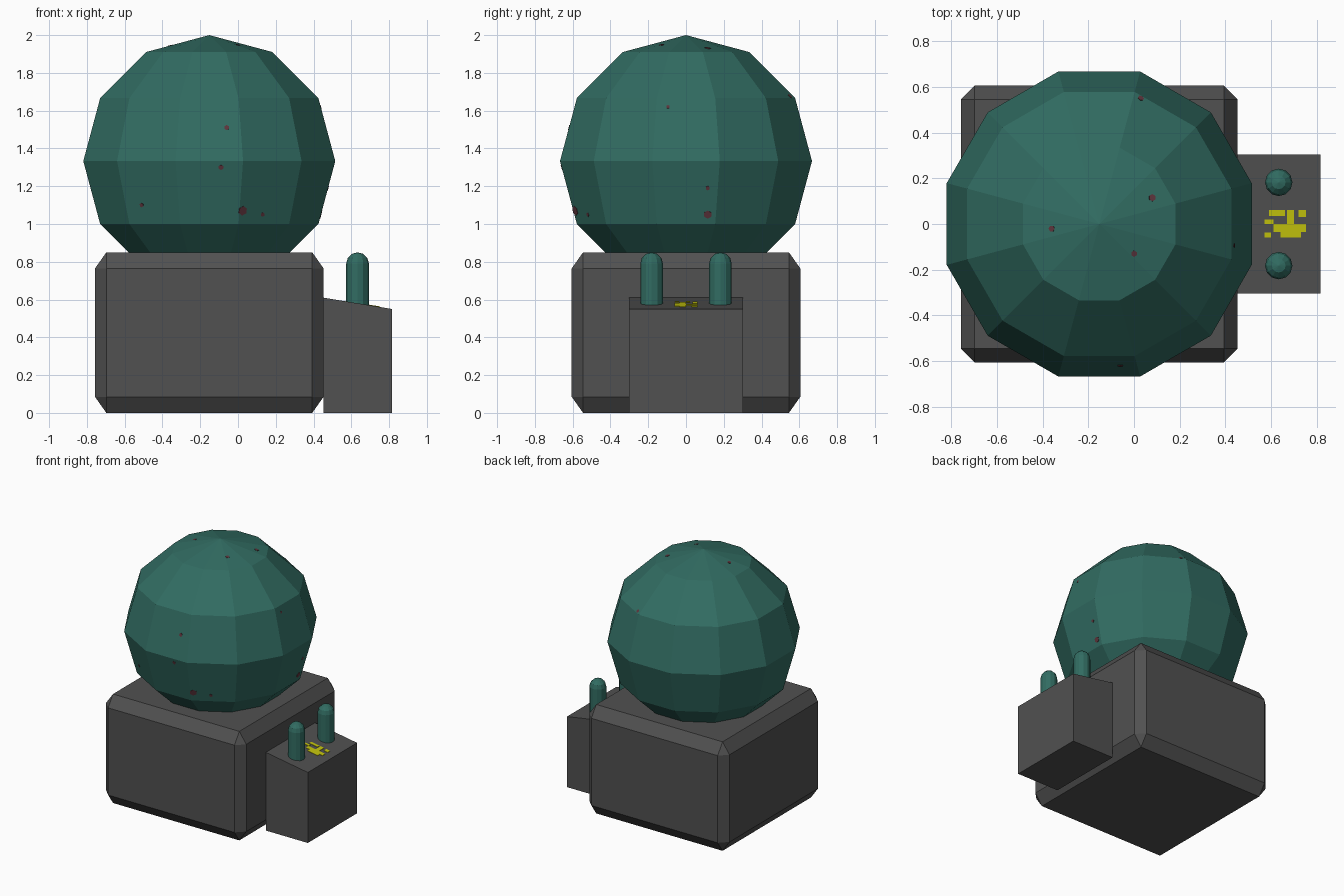
import bpy, bmesh, math
from mathutils import Vector, Matrix
from mathutils.bvhtree import BVHTree

if "Cube" in bpy.data.objects:
    bpy.data.objects.remove(bpy.data.objects["Cube"])


def material(name, rgb):
    m = bpy.data.materials.new(name)
    m.diffuse_color = (*rgb, 1)
    m.use_nodes = True
    m.node_tree.nodes["Principled BSDF"].inputs["Base Color"].default_value = m.diffuse_color
    return m


GREY = material("dark_grey", (0.082, 0.082, 0.082))
GREEN = material("deep_green", (0.031, 0.15, 0.122))
YELLOW = material("yellow", (0.56, 0.56, 0.004))
RED = material("dark_red", (0.11, 0.035, 0.045))


def finish(name, bm, mat):
    bmesh.ops.recalc_face_normals(bm, faces=bm.faces)
    me = bpy.data.meshes.new(name)
    bm.to_mesh(me)
    bm.free()
    me.materials.append(mat)
    ob = bpy.data.objects.new(name, me)
    bpy.context.collection.objects.link(ob)
    return ob


# Main base: chamfered cube, stretched upward so the chamfer is taller than wide
bm = bmesh.new()
bmesh.ops.create_cube(bm, size=1)
bmesh.ops.scale(bm, vec=(1.21, 1.21, 0.6), verts=bm.verts)
bmesh.ops.bevel(bm, geom=bm.edges[:], offset=0.06, segments=1, affect='EDGES')
bmesh.ops.scale(bm, vec=(1, 1, 0.85 / 0.6), verts=bm.verts)
bmesh.ops.translate(bm, vec=(-0.152, 0, 0.425), verts=bm.verts)
finish("base", bm, GREY)

# Faceted ball
bm = bmesh.new()
bmesh.ops.create_uvsphere(bm, u_segments=12, v_segments=6, radius=0.667)
bmesh.ops.rotate(bm, matrix=Matrix.Rotation(math.radians(15), 3, 'Z'), verts=bm.verts)
k = 1 / math.cos(math.radians(15))
bmesh.ops.scale(bm, vec=(k, k, 1), verts=bm.verts)
bmesh.ops.translate(bm, vec=(-0.152, 0, 1.333), verts=bm.verts)
bm.normal_update()
tree = BVHTree.FromBMesh(bm)
finish("ball", bm, GREEN)

# Tiny red specks lying on the ball: (ray origin, ray direction, radius)
specks = []
for x, z, r in [(-0.06, 1.51, 0.014), (-0.09, 1.30, 0.014), (0.025, 1.07, 0.026),
                (0.13, 1.05, 0.012), (-0.51, 1.10, 0.012)]:
    specks.append(((x, -3, z), (0, 1, 0), r))
for y, z, r in [(-0.095, 1.62, 0.01), (0.115, 1.19, 0.012), (0.115, 1.05, 0.022)]:
    specks.append(((3, y, z), (-1, 0, 0), r))
for x, y, r in [(0.03, 0.55, 0.014), (0.08, 0.115, 0.016), (-0.36, -0.02, 0.014), (0, -0.13, 0.014)]:
    specks.append(((x, y, 4), (0, 0, -1), r))
bm = bmesh.new()
for origin, direction, r in specks:
    hit, normal, _, _ = tree.ray_cast(Vector(origin), Vector(direction))
    if hit:
        rot = normal.to_track_quat('Z', 'Y').to_matrix().to_4x4()
        bmesh.ops.create_cone(bm, cap_ends=True, segments=6, radius1=r, radius2=r, depth=0.004,
                              matrix=Matrix.Translation(hit) @ rot)
finish("ball_specks", bm, RED)

# Control box with a sloping top
X0, X1, W = 0.453, 0.815, 0.303


def slope(x):
    return 0.61 - (x - X0) * 0.06 / (X1 - X0)


bm = bmesh.new()
side = [bm.verts.new((x, -W, z)) for x, z in [(X0, 0), (X1, 0), (X1, slope(X1)), (X0, slope(X0))]]
face = bm.faces.new(side)
ext = bmesh.ops.extrude_face_region(bm, geom=[face])
bmesh.ops.translate(bm, vec=(0, 2 * W, 0), verts=[v for v in ext["geom"] if isinstance(v, bmesh.types.BMVert)])
finish("control_box", bm, GREY)

# Round-topped pegs
for label, sign in [("front_peg", -1), ("back_peg", 1)]:
    bm = bmesh.new()
    profile = [(0.06, 0.55)] + [(0.06 * math.cos(a), 0.79 + 0.06 * math.sin(a))
                                for a in (0, math.pi / 6, math.pi / 3)]
    n = 12
    rings = [[bm.verts.new((0.633 + r * math.cos(2 * math.pi * i / n),
                            sign * 0.182 + r * math.sin(2 * math.pi * i / n), z))
              for i in range(n)] for r, z in profile]
    tip = bm.verts.new((0.633, sign * 0.182, 0.85))
    bm.faces.new(rings[0])
    for i in range(n):
        j = (i + 1) % n
        for a, b in zip(rings, rings[1:]):
            bm.faces.new((a[i], a[j], b[j], b[i]))
        bm.faces.new((rings[-1][i], rings[-1][j], tip))
    finish(label, bm, GREEN)

# Abstract yellow patches between the pegs
bm = bmesh.new()
for xa, xb, ya, yb in [(0.59, 0.66, 0.035, 0.062), (0.57, 0.61, 0.0, 0.02), (0.57, 0.60, -0.058, -0.038),
                       (0.61, 0.64, -0.035, 0.0), (0.64, 0.73, -0.06, 0.0), (0.67, 0.70, 0.0, 0.062),
                       (0.72, 0.753, 0.03, 0.062), (0.73, 0.753, -0.035, 0.0)]:
    low = [bm.verts.new((x, y, slope(x) - 0.002)) for x, y in [(xa, ya), (xb, ya), (xb, yb), (xa, yb)]]
    top = [bm.verts.new(v.co + Vector((0, 0, 0.005))) for v in low]
    bm.faces.new(low)
    bm.faces.new(top)
    for i in range(4):
        j = (i + 1) % 4
        bm.faces.new((low[i], low[j], top[j], top[i]))
finish("yellow_patches", bm, YELLOW)
